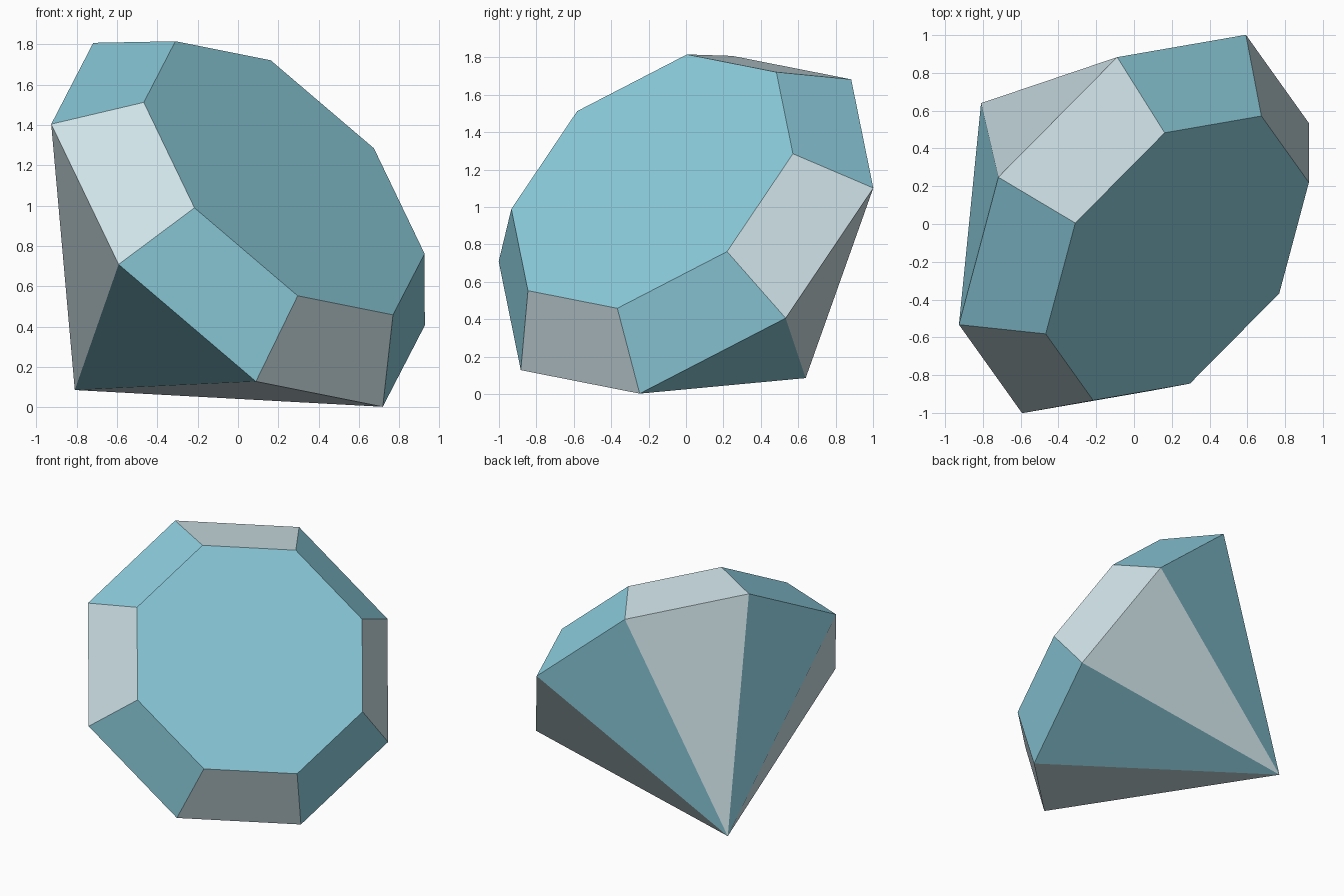
import bpy, bmesh, math
from mathutils import Matrix, Vector

if "Cube" in bpy.data.objects:
    bpy.data.objects.remove(bpy.data.objects["Cube"])


def material(name, rgb):
    m = bpy.data.materials.new(name)
    m.diffuse_color = (*rgb, 1)
    m.use_nodes = True
    m.node_tree.nodes["Principled BSDF"].inputs["Base Color"].default_value = m.diffuse_color
    return m


SIDES = 8
GIRDLE_R, TABLE_R = 1.18, 0.887
CROWN_H, POINT_D = 0.373, 1.318
CENTRE = Vector((0, 0, 0.905))

bm = bmesh.new()


def ring(radius, z):
    return [bm.verts.new((radius * math.cos(i * math.tau / SIDES),
                          radius * math.sin(i * math.tau / SIDES), z))
            for i in range(SIDES)]


# Flat table, girdle and bottom point
table = ring(TABLE_R, CROWN_H)
girdle = ring(GIRDLE_R, 0)
point = bm.verts.new((0, 0, -POINT_D))
bm.faces.new(table)

# Crown and pavilion facets, alternating blue and pale
for i in range(SIDES):
    j = (i + 1) % SIDES
    crown = bm.faces.new((girdle[i], girdle[j], table[j], table[i]))
    pavilion = bm.faces.new((girdle[j], girdle[i], point))
    crown.material_index = pavilion.material_index = i % 2

# Tilt the gem so that it rests on its point and one girdle corner
axis = Vector((0.81, -0.64, 0.82)).normalized()
u = Vector((0.59, 1.0, 0.195))
u = (u - axis * u.dot(axis)).normalized()
v = axis.cross(u)
tilt = Matrix((u, v, axis)).transposed().to_4x4()
bm.transform(Matrix.Translation(CENTRE) @ tilt)
bmesh.ops.recalc_face_normals(bm, faces=bm.faces)

mesh = bpy.data.meshes.new("cut_gem")
bm.to_mesh(mesh)
bm.free()
mesh.materials.append(material("gem blue", (0.26, 0.60, 0.71)))
mesh.materials.append(material("pale grey blue", (0.62, 0.76, 0.80)))
gem = bpy.data.objects.new("cut_gem", mesh)
bpy.context.collection.objects.link(gem)
